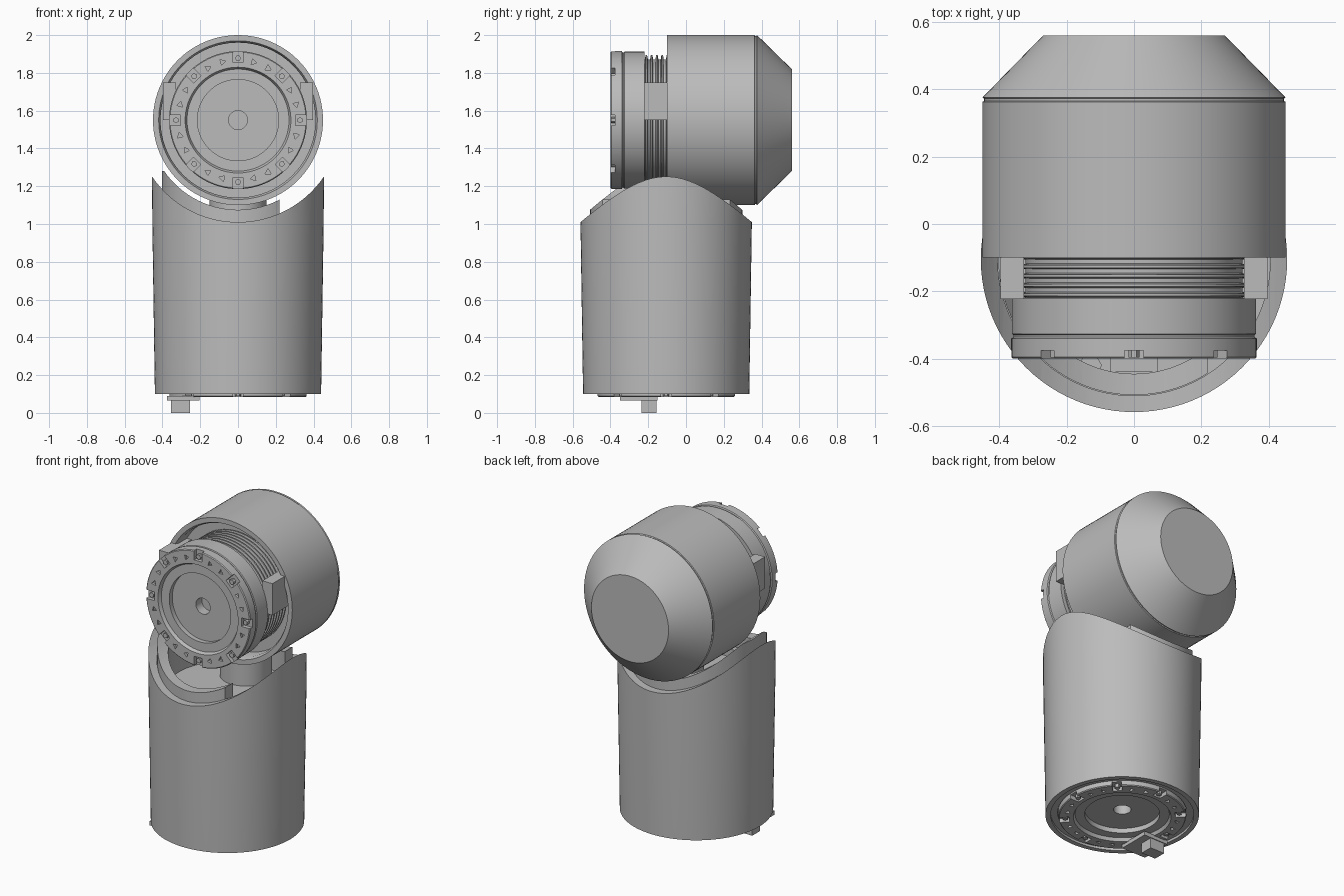
import bpy
import bmesh
from math import cos, sin, pi, radians
from mathutils import Matrix

old = bpy.data.objects.get("Cube")
if old:
    bpy.data.objects.remove(old, do_unlink=True)

GREY = (0.5, 0.5, 0.5, 1)
grey = bpy.data.materials.new("plain grey")
grey.use_nodes = True
grey.diffuse_color = GREY
grey.node_tree.nodes["Principled BSDF"].inputs["Base Color"].default_value = GREY

T = Matrix.Translation
BODY_Y = -0.105
HEAD_Z = 1.55
UPRIGHT = T((0, BODY_Y, 0))
# Local z becomes world +y for everything on the head axis
HEAD = T((0, 0, HEAD_Z)) @ Matrix.Rotation(-pi / 2, 4, 'X')


def finish(name, bm):
    bmesh.ops.remove_doubles(bm, verts=bm.verts, dist=1e-5)
    bmesh.ops.recalc_face_normals(bm, faces=bm.faces)
    mesh = bpy.data.meshes.new(name)
    bm.to_mesh(mesh)
    bm.free()
    mesh.materials.append(grey)
    ob = bpy.data.objects.new(name, mesh)
    bpy.context.scene.collection.objects.link(ob)
    return ob


def lathe(name, profile, matrix, steps=96, ring=False):
    """Turn (radius, height) points about local z; ring closes the profile."""
    bm = bmesh.new()
    rows = [[bm.verts.new(matrix @ T((r * cos(2 * pi * i / steps),
                                      r * sin(2 * pi * i / steps), h)).translation)
             for i in range(steps)] for r, h in profile]
    pairs = list(zip(rows, rows[1:]))
    if ring:
        pairs.append((rows[-1], rows[0]))
    for a, b in pairs:
        for i in range(steps):
            j = (i + 1) % steps
            bm.faces.new((a[i], a[j], b[j], b[i]))
    bmesh.ops.dissolve_degenerate(bm, dist=1e-6, edges=bm.edges)
    return finish(name, bm)


def drum(name, r, low, high, matrix, steps=96):
    return lathe(name, [(0, low), (r, low), (r, high), (0, high)], matrix, steps)


def add_box(bm, matrix, centre, size):
    bmesh.ops.create_cube(bm, size=1, matrix=matrix @ T(centre) @ Matrix.Diagonal((*size, 1)))


def box(name, centre, size):
    bm = bmesh.new()
    add_box(bm, Matrix(), centre, size)
    return finish(name, bm)


def cut(ob, cutter):
    mod = ob.modifiers.new("cut", 'BOOLEAN')
    mod.operation = 'DIFFERENCE'
    mod.solver = 'EXACT'
    mod.object = cutter
    graph = bpy.context.evaluated_depsgraph_get()
    mesh = bpy.data.meshes.new_from_object(ob.evaluated_get(graph))
    ob.modifiers.clear()
    ob.data = mesh
    bpy.data.objects.remove(cutter, do_unlink=True)


def coupling(name, matrix, thick):
    """Round coupling plate whose face lies at local z = 0 and looks to -z."""
    plate = lathe(name, [
        (0, 0.11), (0.05, 0.11), (0.05, 0.05), (0.215, 0.05), (0.215, 0.02),
        (0.27, 0.02), (0.28, 0), (0.36, 0), (0.365, 0.005), (0.365, 0.06),
        (0.358, 0.064), (0.358, 0.07), (0.363, 0.074), (0.363, thick), (0, thick)], matrix)
    bm = bmesh.new()
    studs = bmesh.new()
    for k in range(8):
        turn = matrix @ Matrix.Rotation(k * pi / 4, 4, 'Z')
        add_box(bm, turn, (0.345, 0, 0.005), (0.08, 0.055, 0.04))
        bmesh.ops.create_cone(studs, segments=6, radius1=0.016, radius2=0.016, depth=0.03,
                              cap_ends=True, matrix=turn @ T((0.328, 0, 0.019)))
        for side in (-1, 1):
            spin = turn @ Matrix.Rotation(side * radians(15), 4, 'Z')
            bmesh.ops.create_cone(bm, segments=3, radius1=0.018, radius2=0.018, depth=0.03,
                                  cap_ends=True, matrix=spin @ T((0.318, 0, 0)))
    cut(plate, finish("notch_cutter", bm))
    finish(name + "_studs", studs)


# Lower body: slightly tapered, pocketed at both ends, with a saddle-shaped top
body = lathe("lower_body", [
    (0, 0.26), (0.37, 0.26), (0.37, 0.115), (0.41, 0.115), (0.41, 0.1), (0.44, 0.1),
    (0.4535, 1.0), (0.455, 1.255), (0.405, 1.255), (0.405, 0.95), (0, 0.95)], UPRIGHT)
cut(body, drum("saddle_cutter", 0.55, -1, 1, T((0, 0, 0.01)) @ HEAD))

# Inner cradle under the head, open on one side
cradle = lathe("inner_cradle", [(0.34, 0.94), (0.403, 0.94), (0.403, 1.28), (0.34, 1.28)],
               UPRIGHT, ring=True)
cut(cradle, drum("cradle_cutter", 0.475, -1, 1, HEAD))
cut(cradle, box("opening_cutter", (0.72, 0, 1.2), (1, 2, 1)))
drum("neck", 0.15, 0.9, 1.13, T((0, 0.08, 0)))
drum("pocket_stud", 0.035, 0.94, 1.02, T((-0.13, -0.42, 0)), 6)
box("pocket_bar", (0, -0.42, 0.97), (0.14, 0.04, 0.06))

# Head: hollow at the front, coned at the back
lathe("head_shell", [
    (0, 0), (0.41, 0), (0.41, -0.08), (0.42, -0.1), (0.45, -0.1), (0.45, 0.363),
    (0.445, 0.366), (0.445, 0.372), (0.45, 0.376), (0.27, 0.56), (0, 0.56)], HEAD)

# Ribbed neck between the head and the front collar
ribs = [(0, -0.23)]
for k in range(8):
    y = -0.23 + k * 0.028
    ribs += [(0.322, y), (0.322, y + 0.012), (0.345, y + 0.016), (0.345, y + 0.024)]
lathe("ribbed_sleeve", ribs + [(0, 0.01)], HEAD)
for side, label in ((1, "left"), (-1, "right")):
    box(label + "_side_block", (side * 0.362, -0.11, 1.65), (0.07, 0.226, 0.2))

# Matching couplings on the front of the head and under the body
coupling("front_collar", T((0, -0.4, 0)) @ HEAD, 0.18)
coupling("base_coupling", T((0, 0, 0.085)) @ UPRIGHT, 0.18)

# Latch under the base
box("latch_plate", (-0.29, -0.25, 0.077), (0.17, 0.2, 0.025))
box("latch_peg", (-0.305, -0.195, 0.035), (0.1, 0.08, 0.07))

for ob in bpy.context.scene.objects:
    ob.select_set(ob.type == 'MESH')
    if ob.type == 'MESH':
        bpy.context.view_layer.objects.active = ob
bpy.ops.object.shade_smooth_by_angle(angle=radians(30))
